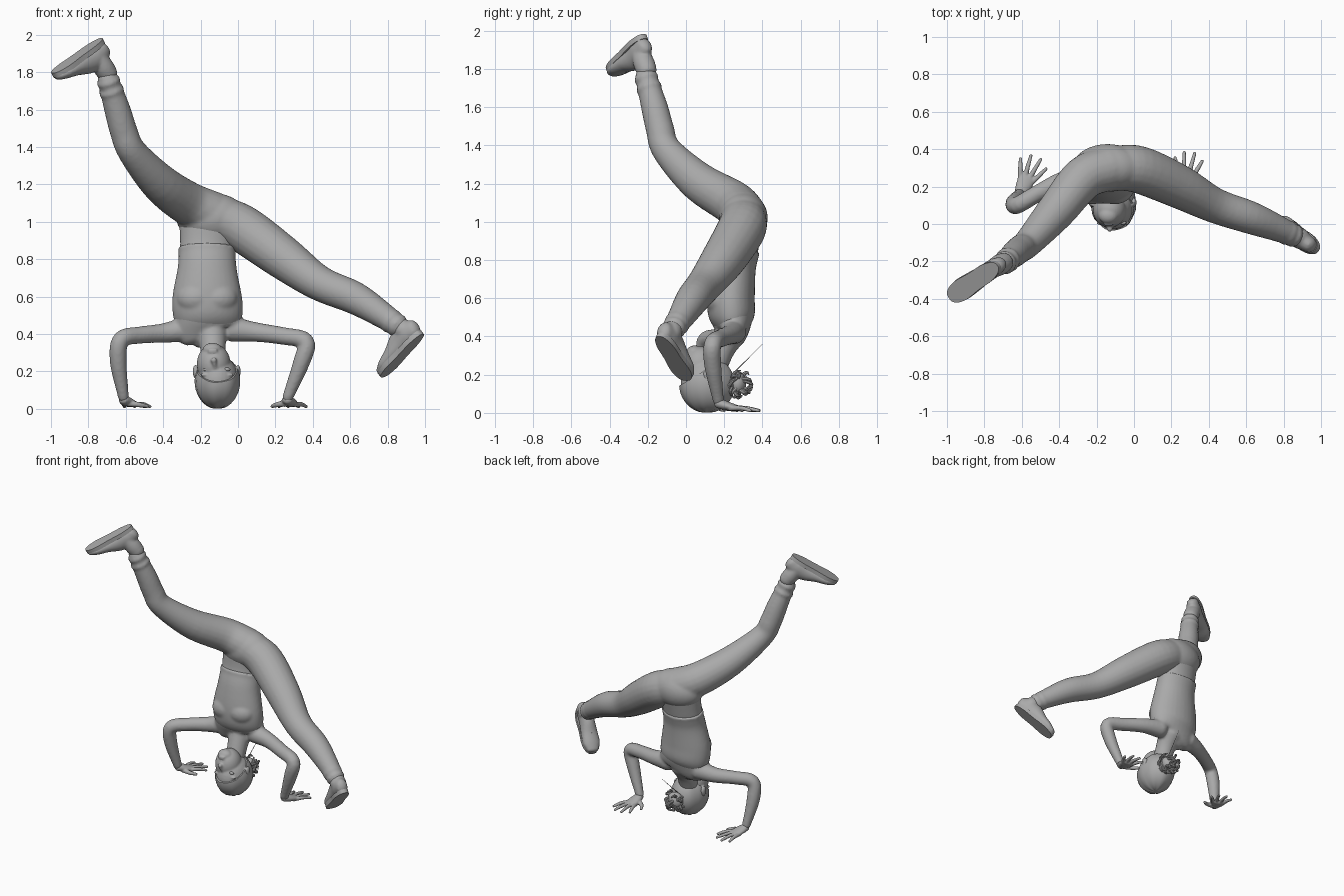
import bpy, bmesh, math, random
from mathutils import Vector, Matrix

random.seed(4)
old = bpy.data.objects.get("Cube")
if old:
    bpy.data.objects.remove(old)

clay = bpy.data.materials.new("clay_grey")
clay.use_nodes = True
GREY = (0.4, 0.4, 0.4, 1)
clay.diffuse_color = GREY
clay.node_tree.nodes["Principled BSDF"].inputs["Base Color"].default_value = GREY


def finish(name, bm, voxel=0, smooth=0):
    """Turn a bmesh into an object, optionally fused into one skin."""
    bmesh.ops.recalc_face_normals(bm, faces=bm.faces)
    me = bpy.data.meshes.new(name)
    bm.to_mesh(me)
    bm.free()
    me.materials.append(clay)
    ob = bpy.data.objects.new(name, me)
    bpy.context.collection.objects.link(ob)
    bpy.ops.object.select_all(action='DESELECT')
    ob.select_set(True)
    bpy.context.view_layer.objects.active = ob
    bpy.ops.object.shade_smooth_by_angle(angle=math.radians(40))
    if voxel:
        mod = ob.modifiers.new("fuse", 'REMESH')
        mod.mode, mod.voxel_size, mod.use_smooth_shade = 'VOXEL', voxel, True
        mod = ob.modifiers.new("soften", 'SMOOTH')
        mod.factor, mod.iterations = 0.5, smooth


def ball(bm, c, r):
    m = Matrix.Translation(c) @ Matrix.Diagonal((*r, 1))
    bmesh.ops.create_uvsphere(bm, u_segments=32, v_segments=20, radius=1, matrix=m)


def spline(pts, steps):
    """Smooth curve through tuples of position and radii."""
    p = [Vector(q) for q in pts]
    p = [p[0] * 2 - p[1]] + p + [p[-1] * 2 - p[-2]]
    out = []
    for i in range(1, len(p) - 2):
        a, b, c, d = p[i - 1:i + 3]
        for s in range(steps):
            t = s / steps
            out.append(0.5 * (b * 2 + (c - a) * t + (a * 2 - b * 5 + c * 4 - d) * t * t
                              + (b * 3 - a - c * 3 + d) * t ** 3))
    return out + [p[-2]]


def loft(bm, pts, wide=(1, 0, 0), sides=20, steps=5, dome=True):
    """Tube through (x, y, z, half width, half depth) with rounded ends."""
    pts = [(*q, q[3]) if len(q) == 4 else q for q in pts]
    path = spline(pts, steps)
    n = len(path)
    rings, u = [], Vector(wide)
    for i, q in enumerate(path):
        t = (path[min(i + 1, n - 1)] - path[max(i - 1, 0)])
        t = Vector(t[:3]).normalized()
        u = (u - t * u.dot(t)).normalized()
        v = t.cross(u)
        spots = [(0, 1)]
        if dome and i in (0, n - 1):
            arc = [(math.sin(k), math.cos(k)) for k in (1.4, 1.0, 0.5)]
            spots = [(-s, c) for s, c in arc] + spots if i == 0 else spots + [(s, c) for s, c in arc[::-1]]
        for off, k in spots:
            c = Vector(q[:3]) + t * off * min(q[3], q[4]) * 0.8
            rings.append([bm.verts.new(c + u * q[3] * k * math.cos(w) + v * q[4] * k * math.sin(w))
                          for w in (math.tau * j / sides for j in range(sides))])
    for a, b in zip(rings, rings[1:]):
        for j in range(sides):
            k = (j + 1) % sides
            bm.faces.new((a[j], a[k], b[k], b[j]))
    bm.faces.new(rings[0][::-1])
    bm.faces.new(rings[-1])


# Trousers: pelvis, both legs and loose cuff folds fused together
raised = [(-.13, .3, 1.04, .12), (-.27, .245, 1.1, .117), (-.42, .065, 1.21, .103), (-.565, -.1, 1.375, .078),
          (-.61, -.135, 1.48, .074), (-.645, -.165, 1.6, .07), (-.695, -.21, 1.76, .056)]
lowered = [(-.1, .3, 1.02, .12), (.03, .29, .96, .127), (.24, .2, .81, .117), (.43, .1, .675, .095),
           (.62, .035, .595, .088), (.76, -.02, .51, .072), (.86, -.065, .44, .058)]
bm = bmesh.new()
ball(bm, (-.14, .3, 1.02), (.19, .128, .135))
for leg in (raised, lowered):
    loft(bm, leg)
    a, b = Vector(leg[-2][:3]), Vector(leg[-1][:3])
    for f, r in ((.62, .07), (.94, .066)):
        loft(bm, [(*a.lerp(b, f - .12), r - .012), (*a.lerp(b, f), r), (*a.lerp(b, f + .12), r - .012)], steps=3)
finish("trousers", bm, 0.011, 4)

# Body: torso, neck and arms fused together
torso = [(-.14, .24, .385, .11, .055), (-.155, .245, .425, .185, .085), (-.16, .24, .5, .18, .112),
         (-.165, .235, .6, .18, .118), (-.165, .25, .75, .152, .108), (-.165, .28, .87, .145, .1),
         (-.155, .3, 1.0, .162, .108)]
right_arm = [(-.28, .25, .425, .067), (-.4, .22, .405, .052), (-.52, .16, .395, .046), (-.625, .1, .37, .046),
             (-.64, .115, .25, .045), (-.612, .16, .06, .029)]
left_arm = [(-.03, .25, .425, .067), (.1, .23, .41, .052), (.24, .18, .39, .047), (.362, .14, .36, .046),
            (.34, .14, .25, .045), (.265, .17, .06, .029)]
bm = bmesh.new()
loft(bm, torso, sides=32)
loft(bm, [(-.13, .15, .24, .065), (-.135, .19, .34, .07), (-.14, .24, .43, .088)])
loft(bm, right_arm)
loft(bm, left_arm)
finish("upper_body", bm, 0.01, 4)

# Loose top: body cloth, soft chest and slightly flared hem
bm = bmesh.new()
loft(bm, [(-.155, .245, .43, .165, .08)]
     + [(x, y, z, a + .006, b + .007) for x, y, z, a, b in torso[2:5]]
     + [(-.165, .27, .83, .153, .11), (-.165, .278, .865, .157, .113)], sides=32, dome=False)
for x in (-.225, -.105):
    ball(bm, (x, .19, .59), (.105, .085, .085))
finish("loose_top", bm, 0.009, 8)


# Hands flat on the floor with spread fingers
def hand(name, wrist, aim, thumb):
    bm = bmesh.new()
    w = Vector(wrist)

    def at(angle, dist, z):
        g = math.radians(aim + angle)
        return (w.x + math.cos(g) * dist, w.y + math.sin(g) * dist, z)

    g = math.radians(aim + 90)
    across = (math.cos(g), math.sin(g), 0)
    loft(bm, [(*w, .029, .026), (*at(0, .04, .038), .041, .024), (*at(0, .1, .024), .047, .016)], across)
    for angle, reach in ((-22, .195), (-7, .218), (8, .215), (23, .19)):
        loft(bm, [(*at(angle, .07, .024), .014), (*at(angle, .14, .025), .0125),
                  (*at(angle, reach, .012), .009)], sides=12, steps=3)
    loft(bm, [(*at(thumb * 25, .03, .03), .018), (*at(thumb * 52, .085, .022), .014),
              (*at(thumb * 48, .13, .014), .01)], sides=12, steps=3)
    finish(name, bm, 0.005, 2)


hand("right_hand", (-.61, .16, .05), 66, -1)
hand("left_hand", (.265, .17, .05), 81, 1)


# Shoes: fused upper with collar, flat sole plate and laces
def shoe(side, heel, toe, normal, ankle):
    h, d = Vector(heel), Vector(toe) - Vector(heel)
    t = d.normalized()
    n = Vector(normal)
    n = (n - t * n.dot(t)).normalized()
    s = n.cross(t)
    shape = [(.08, .042, .11), (.2, .05, .135), (.38, .051, .13), (.6, .058, .095), (.8, .061, .072), (.93, .046, .054)]
    bm = bmesh.new()
    loft(bm, [(*(h + d * f - n * k / 2), w, k / 2) for f, w, k in shape], s)
    foot = h + d * .22 - n * .06
    loft(bm, [(*foot, .048), (*foot.lerp(Vector(ankle), .6), .056), (*ankle, .053)])
    finish(side + "_shoe", bm, 0.008, 2)

    bm = bmesh.new()
    rim = []
    for i in range(40):
        g = math.tau * i / 40
        f = .5 - .5 * math.cos(g)
        width = .056 + .016 * f - .012 * math.sin(math.pi * f) ** 4
        rim.append(bm.verts.new(h + d * f + s * width * math.copysign(abs(math.sin(g)) ** .75, math.sin(g))))
    face = bm.faces.new(rim)
    top = bmesh.ops.extrude_face_region(bm, geom=[face])["geom"]
    bmesh.ops.translate(bm, vec=-n * .028, verts=[v for v in top if isinstance(v, bmesh.types.BMVert)])
    finish(side + "_sole", bm)

    bm = bmesh.new()
    for k in range(4):
        f = .42 + .08 * k
        c = h + d * f - n * (.12 - .036 * k / 3)
        loft(bm, [(*(c - s * .032 + n * .016), .005), (*c, .006), (*(c + s * .032 + n * .016), .005)],
             t, sides=8, steps=4)
    finish(side + "_laces", bm)


shoe("right", (-.73, -.222, 1.983), (-.99, -.397, 1.795), (0, 0, 1), (-.695, -.205, 1.79))
shoe("left", (.988, -.143, .4), (.772, .005, .168), (.65, -.38, -.7), (.875, -.07, .435))

# Head: skull, jaw, nose, lips, brows and ears fused together
SKULL = Vector((-.11, .11, .148))
bm = bmesh.new()
ball(bm, SKULL, (.115, .138, .142))
ball(bm, (-.13, .075, .24), (.09, .094, .108))
ball(bm, (-.137, .045, .315), (.052, .045, .038))
loft(bm, [(-.118, -.005, .205, .009), (-.126, -.02, .24, .012), (-.13, -.026, .262, .017)], sides=12)
for z in (.303, .316):
    ball(bm, (-.136, -.001, z), (.027, .011, .007))
for x in (-.17, -.055):
    ball(bm, (x, .006, .182), (.034, .014, .008))
for x in (-.228, .0):
    ball(bm, (x, .115, .2), (.014, .024, .036))
finish("head", bm, 0.006, 4)

bm = bmesh.new()
for x in (-.168, -.06):
    ball(bm, (x, .007, .211), (.019, .011, .01))
finish("eyes", bm)

# Hair: cap trimmed along a sloping hairline, with combed locks
bm = bmesh.new()
ball(bm, SKULL, (.122, .146, .147))
for v in bm.verts:
    around = math.atan2(v.co.x - SKULL.x, v.co.y - SKULL.y)
    v.co += (v.co - SKULL) * .015 * math.sin(around * 8)
    v.co.z = max(v.co.z, .002)
bmesh.ops.bisect_plane(bm, geom=bm.verts[:] + bm.edges[:] + bm.faces[:], plane_co=(0, -.03, .145),
                       plane_no=(0, -.6, 1), clear_outer=True)
bmesh.ops.holes_fill(bm, edges=bm.edges[:])
finish("hair_cap", bm)

# Messy bun and loose strands
bm = bmesh.new()
bun = Vector((-.1, .27, .155))
ball(bm, bun, (.058, .045, .06))
for i in range(36):
    a = Vector([random.uniform(-1, 1) for _ in range(3)]).normalized()
    b = (a + Vector([random.uniform(-1, 1) for _ in range(3)])).normalized()
    p, q = bun + a * .05, bun + b * .075
    m = bun + (a + b).normalized() * .076
    loft(bm, [(*p, .01), (*m, .009), (*q, .004)], (.3, .5, .8), sides=8, steps=4)
loft(bm, [(-.1, .25, .21, .003), (-.09, .33, .29, .002), (-.08, .4, .36, .001)], sides=6, steps=3)
finish("hair_bun", bm)
